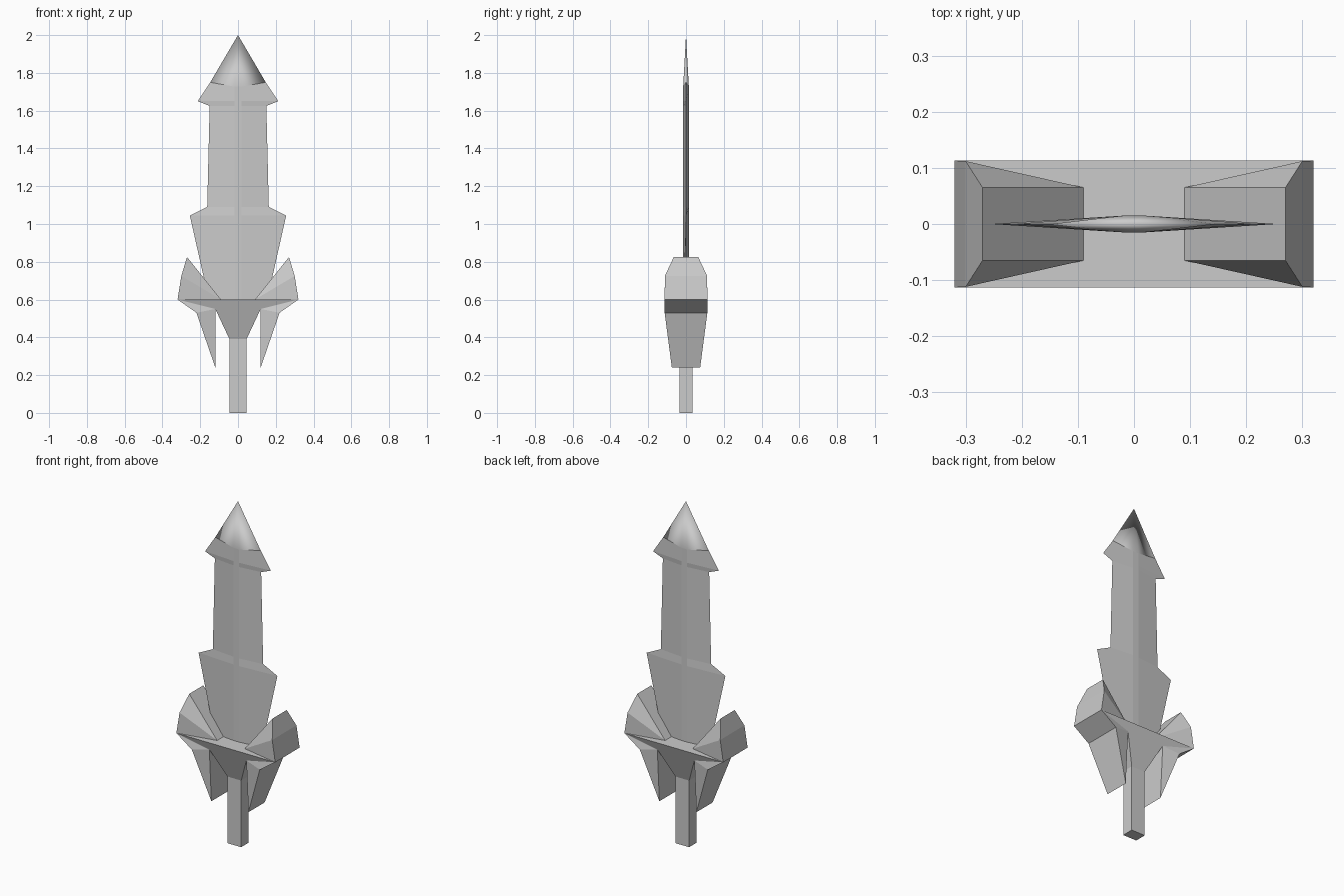
import bpy, bmesh

if "Cube" in bpy.data.objects:
    bpy.data.objects.remove(bpy.data.objects["Cube"])


def finish(bm, name, mirror=False):
    bmesh.ops.recalc_face_normals(bm, faces=bm.faces)
    me = bpy.data.meshes.new(name)
    bm.to_mesh(me)
    bm.free()
    ob = bpy.data.objects.new(name, me)
    bpy.context.collection.objects.link(ob)
    if mirror:
        mod = ob.modifiers.new("mirror", 'MIRROR')
        mod.use_mirror_merge = False
    return ob


def slab(name, profile, mirror=False, fan=False):
    """Front profile of (x, z, half depth) points, symmetric front to back."""
    bm = bmesh.new()
    sides = [[bm.verts.new((x, s * d, z)) for x, z, d in profile] for s in (-1, 1)]
    n = len(profile)
    for ring in sides:
        if fan:
            for i in range(1, n - 1):
                bm.faces.new((ring[0], ring[i], ring[i + 1]))
        else:
            bm.faces.new(ring)
    a, b = sides
    for i in range(n):
        j = (i + 1) % n
        bm.faces.new((a[i], a[j], b[j], b[i]))
    return finish(bm, name, mirror)


# Handle
bpy.ops.mesh.primitive_cube_add(size=1, location=(0, 0, 0.2))
handle = bpy.context.object
handle.name = "handle"
handle.scale = (0.09, 0.07, 0.4)

# Guard: wide flat top narrowing down to the handle
right = [(0.32, 0.6, 0.113), (0.12, 0.55, 0.094), (0.045, 0.39, 0.035)]
slab("guard", right + [(-x, z, d) for x, z, d in reversed(right)])

# Upper guard wings, bevelled towards the blade
slab("guard_wing", [(0.09, 0.6, 0.065), (0.27, 0.825, 0.065),
                    (0.30, 0.725, 0.112), (0.32, 0.6, 0.113)], True, True)

# Lower guard fangs
slab("guard_fang", [(0.22, 0.53, 0.113), (0.12, 0.24, 0.075),
                    (0.12, 0.55, 0.094), (0.32, 0.6, 0.113)], True, True)

# Blade: flattened six-sided sections (half width, edge z, centre z)
sections = [(0.155, 0.6, 0.6), (0.255, 1.045, 1.045), (0.163, 1.09, 1.09),
            (0.15, 1.625, 1.625), (0.213, 1.65, 1.65), (0.147, 1.75, 1.727)]
ridge, thick = 0.018, 0.015
bm = bmesh.new()
rings = []
for w, ze, zc in sections:
    pts = [(w, 0, ze), (ridge, thick, zc), (-ridge, thick, zc),
           (-w, 0, ze), (-ridge, -thick, zc), (ridge, -thick, zc)]
    rings.append([bm.verts.new(p) for p in pts])
bm.faces.new(rings[0])
for a, b in zip(rings, rings[1:]):
    for i in range(6):
        j = (i + 1) % 6
        bm.faces.new((a[i], a[j], b[j], b[i]))
# Smooth pointed tip
tip = bm.verts.new((0, 0, 2.0))
for i in range(6):
    bm.faces.new((rings[-1][i], rings[-1][(i + 1) % 6], tip)).smooth = True
finish(bm, "blade")
